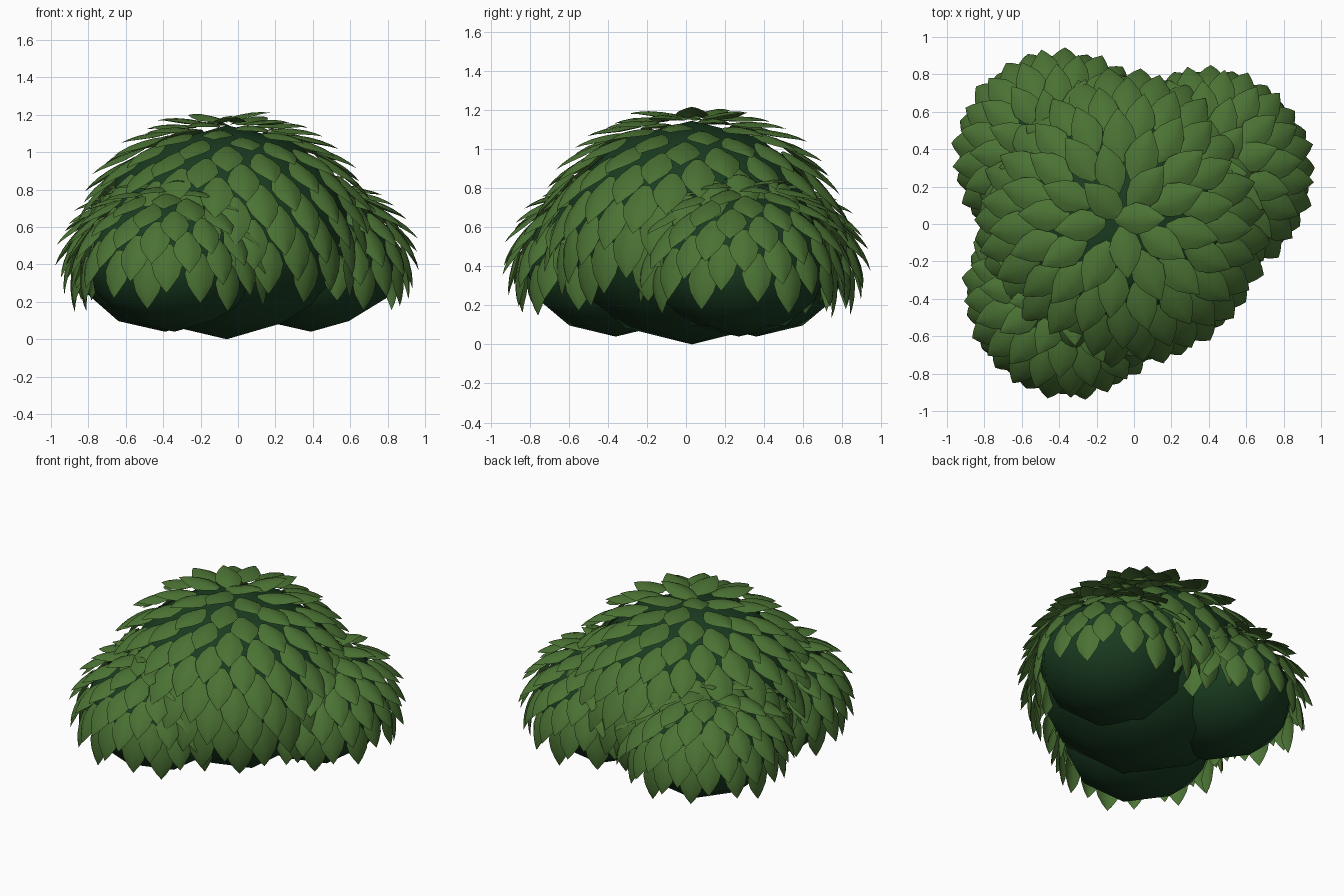
import bpy, bmesh, math, random
from mathutils import Vector, Matrix

if "Cube" in bpy.data.objects:
    bpy.data.objects.remove(bpy.data.objects["Cube"])

random.seed(4)
GOLDEN = math.radians(137.508)


def material(name, rgb):
    m = bpy.data.materials.new(name)
    m.diffuse_color = (*rgb, 1)
    m.use_nodes = True
    m.node_tree.nodes["Principled BSDF"].inputs["Base Color"].default_value = m.diffuse_color
    return m


LEAF = material("leaf_green", (0.07, 0.17, 0.034))
CORE = material("core_green", (0.010, 0.045, 0.015))

# name, centre, core radius, half height, leaf count on full sphere, leaf length, lowest leaf
CLUMPS = [
    ("main", (-0.06, 0.03, 0.572), 0.69, 0.572, 210, 0.29, -0.38),
    ("left_back", (-0.39, 0.36, 0.42), 0.475, 0.38, 135, 0.26, -0.30),
    ("right", (0.39, 0.27, 0.42), 0.475, 0.38, 135, 0.26, -0.30),
    ("left_front", (-0.34, -0.36, 0.42), 0.475, 0.38, 135, 0.26, -0.30),
]

# leaf outline: position along length, half width, lift of the midrib (per unit length)
OUTLINE = [(0, .08, 0), (.2, .23, .035), (.42, .31, .05), (.65, .25, .045), (.85, .12, .015)]


def add_leaf(bm, mat):
    rows = []
    for t, w, lift in OUTLINE:
        rows.append([bm.verts.new(mat @ Vector((t, s * w, lift - s * s * w * 0.3)))
                     for s in (-1, -.5, 0, .5, 1)])
    tip = bm.verts.new(mat @ Vector((1, 0, -0.03)))
    for a, b in zip(rows, rows[1:]):
        for i in range(4):
            bm.faces.new((a[i], b[i], b[i + 1], a[i + 1]))
    for i in range(4):
        bm.faces.new((rows[-1][i], tip, rows[-1][i + 1]))


def make_object(name, bm, mat):
    me = bpy.data.meshes.new(name)
    for f in bm.faces:
        f.smooth = True
    bm.to_mesh(me)
    bm.free()
    me.materials.append(mat)
    ob = bpy.data.objects.new(name, me)
    bpy.context.collection.objects.link(ob)


for name, c, r, h, count, length, lowest in CLUMPS:
    c = Vector(c)
    # dark rounded core
    bm = bmesh.new()
    bmesh.ops.create_icosphere(bm, subdivisions=2, radius=1,
                               matrix=Matrix.Translation(c) @ Matrix.Diagonal((r, r, h, 1)))
    make_object(name + "_core", bm, CORE)

    # leaves spiralling down the upper part, overlapping like shingles
    bm = bmesh.new()
    for i in range(count):
        nz = 1 - 2 * (i + 0.5) / count
        if nz < lowest:
            break
        a, s = i * GOLDEN, math.sqrt(1 - nz * nz)
        ca, sa = math.cos(a), math.sin(a)
        normal = Vector((ca * s / r, sa * s / r, nz / h)).normalized()
        base = c + Vector((ca * s * r, sa * s * r, nz * h)) + normal * 0.045
        side = Vector((-sa, ca, 0))
        down = side.cross(normal)
        tilt = math.radians(18 + random.uniform(-3, 3))
        along = down * math.cos(tilt) + normal * math.sin(tilt)
        up = along.cross(side)
        L = length * random.uniform(0.95, 1.05)
        mat = Matrix((along * L, side * L, up * L)).transposed().to_4x4()
        add_leaf(bm, Matrix.Translation(base - along * L * 0.42) @ mat)
    make_object(name + "_leaves", bm, LEAF)
